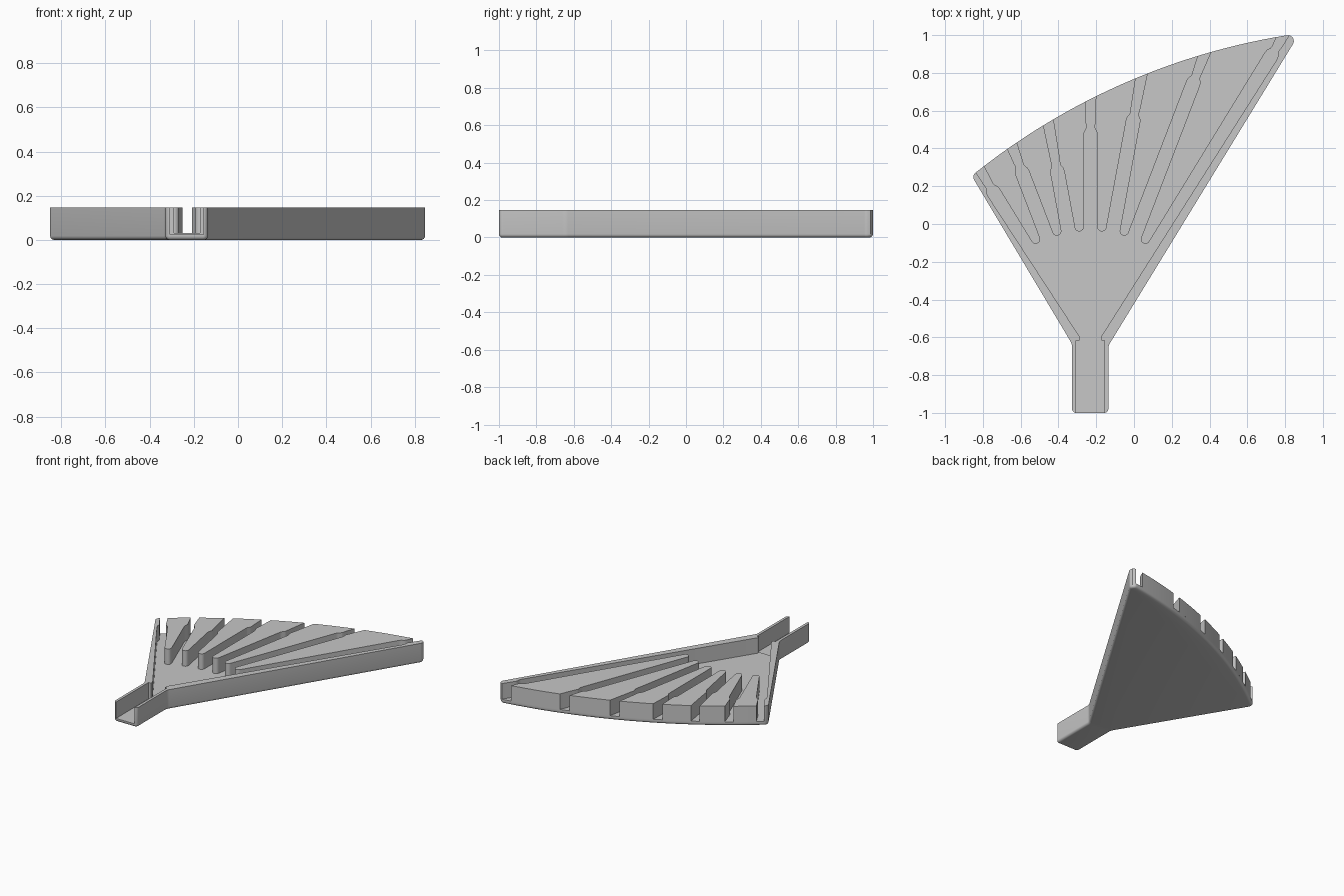
import bpy, bmesh
from math import sin, cos, radians, atan2, tan, pi
from mathutils import Vector, Matrix

if "Cube" in bpy.data.objects:
    bpy.data.objects.remove(bpy.data.objects["Cube"], do_unlink=True)

TOP, FLOOR = 0.147, 0.031
HUB = Vector((-0.23, -0.67))              # point all channels fan out from
ARC_C, ARC_R = Vector((1.373, -2.508)), 3.552   # curved outlet edge
STEP = radians(10.5)
NECKS = {-3: 1.01, -2: 1.035, -1: 0.99, 0: 1.17, 1: 1.265, 2: 1.545, 3: 1.857}
WIDE, THROAT, EXIT = 0.036, 0.021, 0.028  # channel half widths
NOSE_R = 0.657

grey = bpy.data.materials.new("plain grey")
grey.use_nodes = True
grey.diffuse_color = (0.57, 0.57, 0.57, 1)
grey.node_tree.nodes["Principled BSDF"].inputs["Base Color"].default_value = (0.57, 0.57, 0.57, 1)


def chan(k, r, off):
    """Point at distance r along channel k, shifted sideways."""
    a = k * STEP
    return HUB + Vector((sin(a), cos(a))) * r + Vector((cos(a), -sin(a))) * off


def arc_hit(k, off):
    """Distance along channel k where it meets the outlet edge."""
    d = Vector((sin(k * STEP), cos(k * STEP)))
    m = chan(k, 0, off) - ARC_C
    b = m.dot(d)
    return -b + (b * b - m.dot(m) + ARC_R ** 2) ** 0.5


def arc_points(p, q, n):
    """Points along the outlet edge from p to q."""
    a, b = (atan2(v.y - ARC_C.y, v.x - ARC_C.x) for v in (p, q))
    return [ARC_C + ARC_R * Vector((cos(a + (b - a) * i / n), sin(a + (b - a) * i / n)))
            for i in range(n + 1)]


def channel_side(k, side, extra=0.0):
    """One side of a channel: wide run, pinched neck, flared exit."""
    n = NECKS[k]
    pts = [chan(k, n + dr, side * w) for dr, w in
           ((-0.03, WIDE), (-0.012, WIDE - 0.003), (0.004, THROAT + 0.002),
            (0.016, THROAT), (0.035, THROAT + 0.002))]
    return pts + [chan(k, arc_hit(k, side * EXIT) + extra, side * EXIT)]


def fillet(p0, p, p1, r, n=6):
    """Round the corner p between its neighbours."""
    u, v = (p0 - p).normalized(), (p1 - p).normalized()
    half = u.angle(v) / 2
    t = r / tan(half)
    c = p + (u + v).normalized() * (r / sin(half))
    a, b = p + u * t - c, p + v * t - c
    return [c + a.lerp(b, i / n).normalized() * r for i in range(n + 1)]


def prism(name, pts, z0, z1, bottom_round=0.0):
    bm = bmesh.new()
    base = bm.faces.new([bm.verts.new((p[0], p[1], z0)) for p in pts])
    ext = bmesh.ops.extrude_face_region(bm, geom=[base], use_keep_orig=True)
    for v in ext["geom"]:
        if isinstance(v, bmesh.types.BMVert):
            v.co.z = z1
    bmesh.ops.recalc_face_normals(bm, faces=bm.faces[:])
    if bottom_round:
        edges = [e for e in bm.edges if all(abs(v.co.z - z0) < 1e-6 for v in e.verts)]
        bmesh.ops.bevel(bm, geom=edges, offset=bottom_round, segments=4,
                        profile=0.5, affect='EDGES', clamp_overlap=False)
    me = bpy.data.meshes.new(name)
    bm.to_mesh(me)
    bm.free()
    me.materials.append(grey)
    ob = bpy.data.objects.new(name, me)
    bpy.context.collection.objects.link(ob)
    return ob


def activate(ob):
    bpy.ops.object.select_all(action='DESELECT')
    ob.select_set(True)
    bpy.context.view_layer.objects.active = ob


def smooth(ob):
    activate(ob)
    bpy.ops.object.shade_smooth_by_angle(angle=radians(30))


def cut(ob, cutter):
    cutter.hide_render = True
    mod = ob.modifiers.new("cut", 'BOOLEAN')
    mod.operation, mod.solver, mod.object = 'DIFFERENCE', 'EXACT', cutter
    activate(ob)
    bpy.ops.object.modifier_apply(modifier=mod.name)
    bpy.data.objects.remove(cutter, do_unlink=True)


# Tray body: inlet spout, flaring sides, curved outlet edge
rim = arc_points(Vector((0.80, 0.998)), Vector((-0.82, 0.286)), 40)
corners = [(Vector(p), r) for p, r in (
    ((-0.328, -1.0), 0.022), ((-0.136, -1.0), 0.022), ((-0.136, -0.645), 0.06),
    ((0.875, 1.007), 0.03), ((-0.86, 0.256), 0.03), ((-0.328, -0.635), 0.06))]
outline = []
for i, (p, r) in enumerate(corners):
    before = rim[-1] if i == 4 else corners[i - 1][0]
    after = rim[0] if i == 3 else corners[(i + 1) % 6][0]
    outline += fillet(before, p, after, r)
    if i == 3:
        outline += rim
body = prism("tray_body", outline, 0.0, TOP, 0.018)

# Hollow out the fan chamber and the inlet
right = channel_side(3, 1, 0.15)
left = channel_side(-3, -1, 0.15)
chamber = [Vector((-0.289, -0.64)), Vector((-0.173, -0.64)), Vector((-0.173, -0.595))]
chamber += right + [Vector((0.5, 1.4)), Vector((-0.6, 1.0))] + left[::-1]
chamber += [Vector((-0.289, -0.595))]
cut(body, prism("chamber_cutter", chamber, FLOOR, 0.3))
inlet = [(-0.308, -1.1), (-0.156, -1.1), (-0.156, -0.616), (-0.308, -0.616)]
cut(body, prism("inlet_cutter", inlet, FLOOR - 0.006, 0.3))
smooth(body)

# Six wedge dividers with rounded noses between the seven channels
for k in range(-3, 3):
    a, b = chan(k, NOSE_R, WIDE), chan(k + 1, NOSE_R, -WIDE)
    mid = (a + b) / 2
    nose = [mid + Matrix.Rotation(pi * i / 12, 2) @ (a - mid) for i in range(13)]
    near, far = channel_side(k, 1), channel_side(k + 1, -1)
    edge = arc_points(far[-1], near[-1], 10)
    wedge = nose + far[:-1] + edge + near[-2::-1]
    smooth(prism(f"divider_{k + 4}", wedge, FLOOR - 0.0005, TOP))
